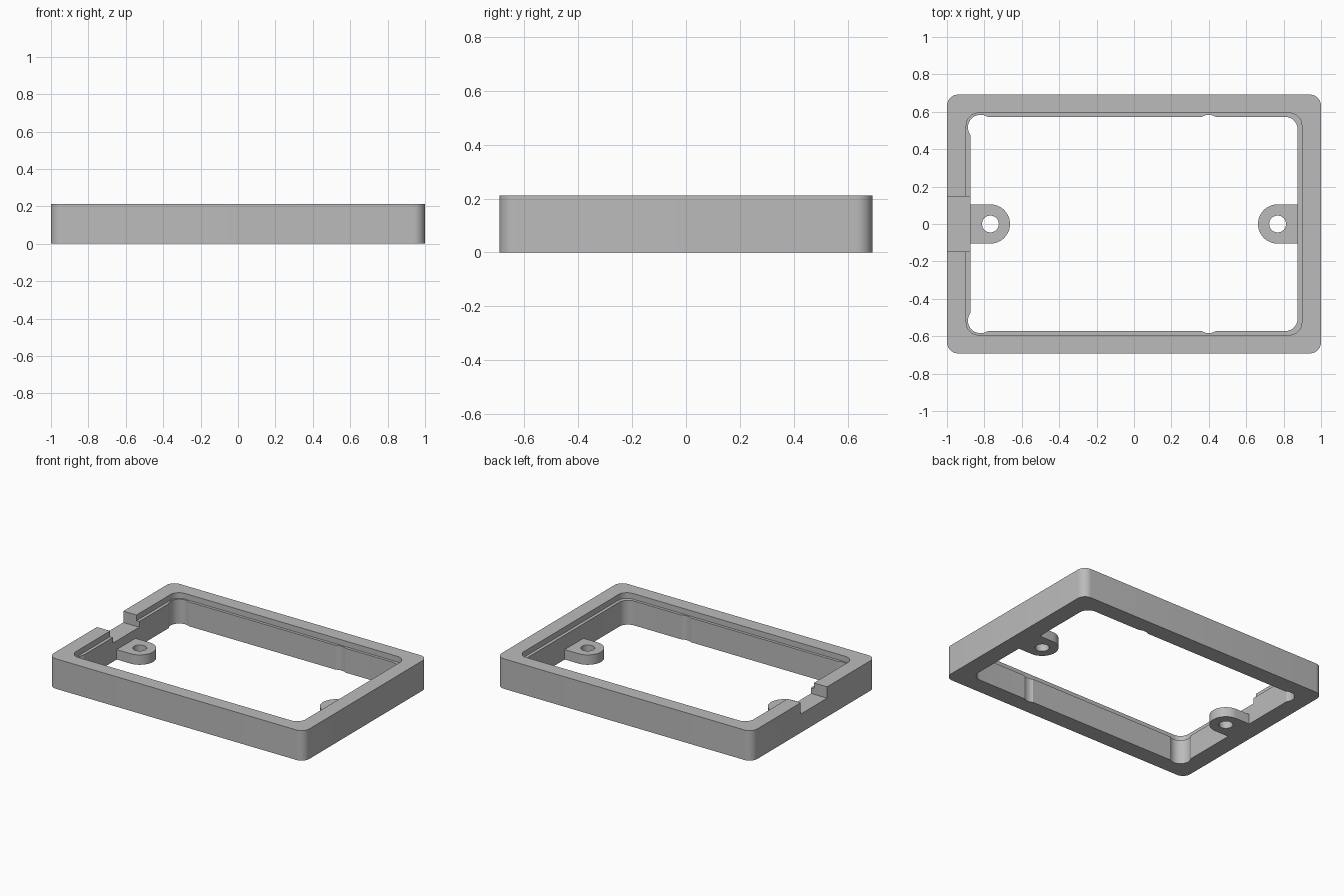
import bpy, bmesh
from math import pi, cos, sin

cube = bpy.data.objects.get("Cube")
if cube:
    bpy.data.objects.remove(cube, do_unlink=True)

HEIGHT, LEDGE_Z, NOTCH_Z, TAB_Z = 0.212, 0.172, 0.132, 0.07
TAB_X, TAB_R = 0.768, 0.105

grey = bpy.data.materials.new("plain grey")
grey.use_nodes = True
colour = (0.5, 0.5, 0.5, 1)
grey.diffuse_color = colour
grey.node_tree.nodes["Principled BSDF"].inputs["Base Color"].default_value = colour


def arc(cx, cy, r, start, end, steps):
    return [(cx + r * cos(start + (end - start) * i / steps),
             cy + r * sin(start + (end - start) * i / steps)) for i in range(steps + 1)]


def rounded_rect(hx, hy, r):
    pts = []
    for k, (sx, sy) in enumerate([(1, 1), (-1, 1), (-1, -1), (1, -1)]):
        pts += arc(sx * (hx - r), sy * (hy - r), r, k * pi / 2, (k + 1) * pi / 2, 10)
    return pts


def circle(cx, cy, r):
    return arc(cx, cy, r, 0, 2 * pi, 40)[:-1]


def prism(name, pts, z0, z1):
    """Extrude a closed outline from z0 to z1."""
    bm = bmesh.new()
    face = bm.faces.new([bm.verts.new((x, y, z0)) for x, y in pts])
    top = bmesh.ops.extrude_face_region(bm, geom=[face])["geom"]
    bmesh.ops.translate(bm, vec=(0, 0, z1 - z0),
                        verts=[v for v in top if isinstance(v, bmesh.types.BMVert)])
    bmesh.ops.recalc_face_normals(bm, faces=bm.faces)
    mesh = bpy.data.meshes.new(name)
    bm.to_mesh(mesh)
    bm.free()
    obj = bpy.data.objects.new(name, mesh)
    bpy.context.collection.objects.link(obj)
    mesh.materials.append(grey)
    return obj


def combine(target, tool, operation):
    """Apply one boolean and discard the tool."""
    mod = target.modifiers.new("combine", "BOOLEAN")
    mod.object, mod.operation, mod.solver = tool, operation, "EXACT"
    bpy.context.view_layer.objects.active = target
    bpy.ops.object.modifier_apply(modifier=mod.name)
    bpy.data.objects.remove(tool, do_unlink=True)


def cut(pts, z0=-0.1, z1=0.4):
    combine(frame, prism("cutter", pts, z0, z1), "DIFFERENCE")


# Outer block, through opening and the shallow ledge around its top
frame = prism("frame", rounded_rect(1, 0.692, 0.06), 0, HEIGHT)
cut(rounded_rect(0.875, 0.573, 0.068))
cut(rounded_rect(0.897, 0.593, 0.066), LEDGE_Z)

# Round reliefs in the left corners and along the long walls
for x in (-0.82, 0.4):
    for y in (-0.516, 0.516):
        cut(circle(x, y, 0.068))

# Cable notch through one short wall
cut([(-1.1, -0.147), (-0.8, -0.147), (-0.8, 0.147), (-1.1, 0.147)], NOTCH_Z)

# Screw tabs, rounded towards the middle
for side in (-1, 1):
    outline = arc(TAB_X, 0, TAB_R, pi / 2, 3 * pi / 2, 24)
    outline += [(0.93, -TAB_R), (0.93, TAB_R)]
    combine(frame, prism("tab", [(side * x, y) for x, y in outline], 0, TAB_Z), "UNION")
    cut(circle(side * TAB_X, 0, 0.045))

# Smooth curved walls, crisp edges elsewhere
bpy.ops.object.select_all(action="DESELECT")
frame.select_set(True)
bpy.context.view_layer.objects.active = frame
bpy.ops.object.shade_smooth_by_angle(angle=pi / 6)
